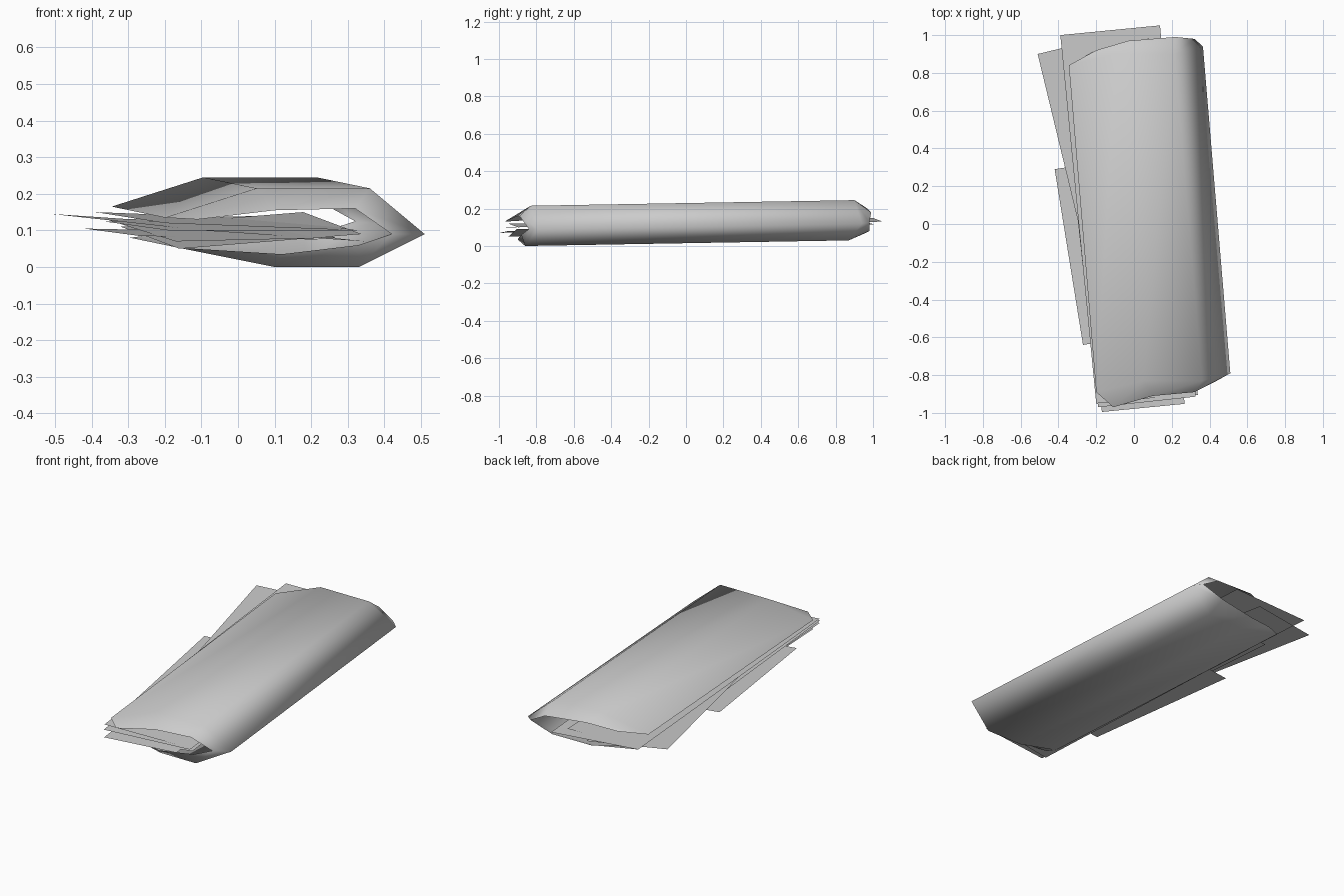
import bpy
import bmesh
from mathutils import Vector

cube = bpy.data.objects.get("Cube")
if cube:
    bpy.data.objects.remove(cube, do_unlink=True)


def make_material(name, color):
    material = bpy.data.materials.new(name)
    material.use_nodes = True
    material.diffuse_color = color
    material.node_tree.nodes["Principled BSDF"].inputs["Base Color"].default_value = color
    return material


grey = make_material("plain grey", (0.6, 0.6, 0.6, 1))


def add_object(name, bm, smooth=False):
    mesh = bpy.data.meshes.new(name)
    for face in bm.faces:
        face.smooth = smooth
    bm.to_mesh(mesh)
    bm.free()
    mesh.materials.append(grey)
    obj = bpy.data.objects.new(name, mesh)
    bpy.context.collection.objects.link(obj)
    return obj


# Folded cover: an open C-shaped section, running from upper flap round the spine to lower flap
front_rim = [(-.2, -.89, .135), (.05, -.83, .215), (.36, -.83, .215), (.51, -.79, .09),
             (.33, -.86, 0), (.1, -.86, 0), (-.15, -.85, .05)]
front_lip = [(-.11, -.97, .13), (.1, -.91, .155), (.32, -.89, .16), (.42, -.84, .09),
             (.33, -.88, .06), (.12, -.9, .035), (-.12, -.89, .05)]
back_lip = [(-.2, .92, .175), (-.03, .97, .2), (.22, .99, .18), (.32, .98, .125),
            (.18, .98, .08), (-.05, .95, .065), (-.22, .9, .09)]
skew = Vector((-.145, 1.73, .03))
back_rim = [Vector(point) + skew for point in front_rim]

bm = bmesh.new()
rings = [[bm.verts.new(point) for point in ring]
         for ring in (front_lip, front_rim, back_rim, back_lip)]
for ring, following in zip(rings, rings[1:]):
    for i in range(len(ring) - 1):
        bm.faces.new((ring[i], ring[i + 1], following[i + 1], following[i]))
bmesh.ops.recalc_face_normals(bm, faces=bm.faces)
spine_face = max(bm.faces, key=lambda face: face.calc_center_median().x)
if spine_face.normal.x < 0:
    bmesh.ops.reverse_faces(bm, faces=bm.faces)
add_object("folded_cover", bm, smooth=True)


# Loose paper sheets: flat quads given by their left edge, width and heights
def add_sheet(name, back, front, width, drop):
    back, front = Vector(back), Vector(front)
    run = front - back
    across = Vector((-run.y, run.x, 0)).normalized() * width
    across.z = -drop
    bm = bmesh.new()
    corners = [back, front, front + across, back + across]
    bm.faces.new([bm.verts.new(corner) for corner in corners])
    add_object(name, bm)


sheets = [
    ((-.51, .9, .145), (-.1, -.8, .1), .46, .03),
    ((-.39, 1, .15), (-.2, -.95, .12), .53, .02),
    ((-.36, .94, .13), (-.17, -.995, .07), .44, -.01),
    ((-.42, .29, .105), (-.27, -.64, .085), .5, .01),
    ((-.37, .69, .125), (-.19, -.97, .1), .52, 0),
    ((-.32, .8, .11), (-.16, -.95, .05), .5, -.04),
]
for number, sheet in enumerate(sheets):
    add_sheet(f"paper_sheet_{number + 1}", *sheet)
